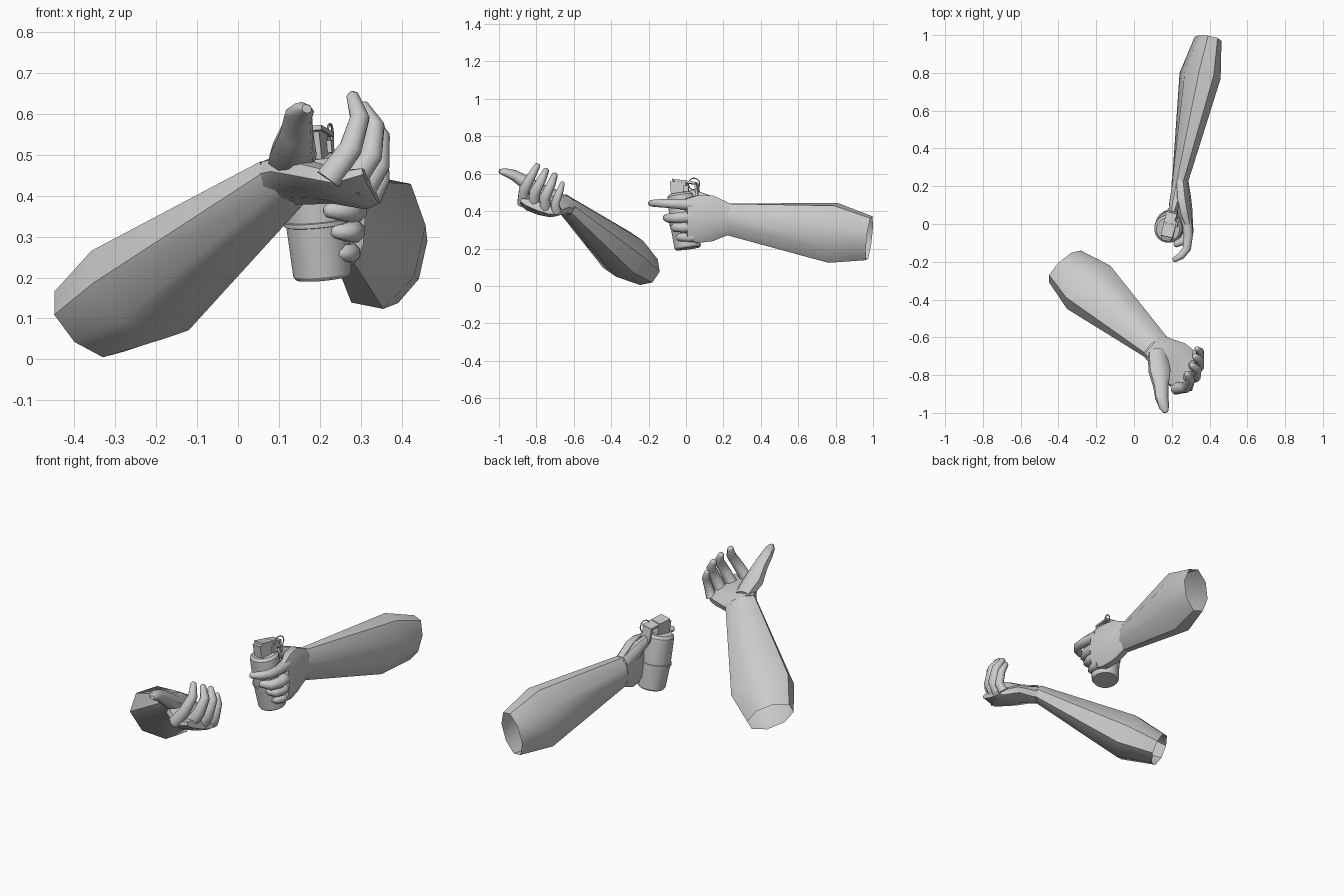
import bpy, bmesh, math
from mathutils import Vector, Matrix, Euler

grey = bpy.data.materials.new("plain grey")
grey.diffuse_color = (0.6, 0.6, 0.6, 1)


def finish(name, bm, angle=50):
    bmesh.ops.recalc_face_normals(bm, faces=bm.faces)
    me = bpy.data.meshes.new(name)
    bm.to_mesh(me)
    bm.free()
    me.materials.append(grey)
    ob = bpy.data.objects.new(name, me)
    bpy.context.collection.objects.link(ob)
    bpy.ops.object.select_all(action='DESELECT')
    ob.select_set(True)
    bpy.context.view_layer.objects.active = ob
    bpy.ops.object.shade_smooth_by_angle(angle=math.radians(angle))
    return ob


def loft(name, rings, sides=8, caps=(True, True), power=1.0, angle=50):
    """rings: (centre, wide radius, thin radius, wide direction)"""
    bm = bmesh.new()
    cs = [Vector(r[0]) for r in rings]
    loops = []
    for i, (c, ra, rb, w) in enumerate(rings):
        t = (cs[min(i + 1, len(cs) - 1)] - cs[max(i - 1, 0)]).normalized()
        w = Vector(w)
        w = (w - t * w.dot(t)).normalized()
        n = t.cross(w)
        loop = []
        for k in range(sides):
            a = 2 * math.pi * (k + 0.5) / sides
            x, y = math.cos(a), math.sin(a)
            x = math.copysign(abs(x) ** power, x)
            y = math.copysign(abs(y) ** power, y)
            loop.append(bm.verts.new(cs[i] + w * ra * x + n * rb * y))
        loops.append(loop)
    for a, b in zip(loops, loops[1:]):
        for k in range(sides):
            j = (k + 1) % sides
            bm.faces.new((a[k], a[j], b[j], b[k]))
    if caps[0]:
        bm.faces.new(loops[0][::-1])
    if caps[1]:
        bm.faces.new(loops[-1])
    return finish(name, bm, angle)


def digit(name, pts, radii, wide=(0, 1, 0), flat=1.0):
    """Finger: tapered tube with a blunt rounded tip"""
    rings = [(p, r, r * flat, wide) for p, r in zip(pts, radii)]
    a, b = Vector(pts[-2]), Vector(pts[-1])
    tip = b + (b - a).normalized() * radii[-1] * 0.5
    rings.append((tip, radii[-1] * 0.55, radii[-1] * 0.5 * flat, wide))
    return loft(name, rings, 8)


def box(name, centre, size, rot):
    bm = bmesh.new()
    m = Matrix.LocRotScale(Vector(centre), Euler([math.radians(a) for a in rot]), Vector(size))
    bmesh.ops.create_cube(bm, size=1, matrix=m)
    return finish(name, bm, 30)


# Open-handed arm: forearm sleeve with open elbow end
W = (0.66, 0.6, -0.42)
loft("open_forearm", [
    ((-0.365, -0.225, 0.092), 0.125, 0.09, W),
    ((-0.24, -0.335, 0.168), 0.168, 0.13, W),
    ((0.115, -0.65, 0.44), 0.085, 0.05, W)], 8, (False, False))

# Open palm
K = (0.11, 0.195, -0.06)
loft("open_palm", [
    ((0.10, -0.64, 0.435), 0.08, 0.046, W),
    ((0.135, -0.67, 0.438), 0.09, 0.046, W),
    ((0.20, -0.725, 0.435), 0.122, 0.043, (0.17, 0.17, -0.07)),
    ((0.285, -0.785, 0.415), 0.118, 0.036, K),
    ((0.325, -0.79, 0.425), 0.105, 0.022, K)], 10, power=0.85)

# Open fingers, curling upward
open_fingers = {
    "index": [(0.22, -0.87, 0.44), (0.275, -0.865, 0.515), (0.298, -0.825, 0.59), (0.28, -0.793, 0.645)],
    "middle": [(0.27, -0.81, 0.42), (0.325, -0.81, 0.50), (0.335, -0.77, 0.57), (0.305, -0.747, 0.62)],
    "ring": [(0.30, -0.75, 0.405), (0.343, -0.755, 0.475), (0.348, -0.72, 0.545), (0.32, -0.70, 0.595)],
    "little": [(0.325, -0.69, 0.395), (0.348, -0.70, 0.44), (0.35, -0.675, 0.505), (0.332, -0.66, 0.55)],
}
for nm, pts in open_fingers.items():
    s = 0.82 if nm == "little" else 1.0
    digit("open_" + nm + "_finger", pts, [0.034 * s, 0.03 * s, 0.025 * s, 0.016 * s])

# Open thumb, pointing forward
T = (1, 0.2, -0.4)
loft("open_thumb", [
    ((0.12, -0.67, 0.465), 0.05, 0.035, T),
    ((0.135, -0.78, 0.50), 0.06, 0.045, T),
    ((0.143, -0.86, 0.555), 0.042, 0.037, T),
    ((0.147, -0.92, 0.592), 0.036, 0.028, T),
    ((0.16, -0.97, 0.609), 0.028, 0.02, T),
    ((0.168, -0.998, 0.613), 0.013, 0.011, T)], 8)

# Gripping arm: forearm sleeve with open elbow end
U = (0.2, 0, 1)
loft("gripping_forearm", [
    ((0.392, 0.98, 0.255), 0.125, 0.069, U),
    ((0.35, 0.785, 0.284), 0.17, 0.107, U),
    ((0.243, 0.22, 0.357), 0.09, 0.045, (0, 0, 1))], 8, (False, False))

# Gripping palm, wrapped along the side of the can
Z = (0, 0, 1)
loft("gripping_palm", [
    ((0.243, 0.23, 0.357), 0.088, 0.044, Z),
    ((0.25, 0.14, 0.362), 0.128, 0.052, Z),
    ((0.265, 0.06, 0.356), 0.132, 0.046, Z),
    ((0.283, 0.0, 0.355), 0.115, 0.03, Z)], 10, power=0.85)

# Gripping fingers: pointing one, then three curled ones
digit("gripping_index_finger",
      [(0.275, 0.03, 0.435), (0.287, -0.06, 0.438), (0.28, -0.13, 0.442), (0.25, -0.168, 0.442), (0.213, -0.19, 0.442)],
      [0.034, 0.027, 0.024, 0.021, 0.015], Z)
digit("gripping_middle_finger",
      [(0.278, 0.03, 0.37), (0.288, -0.04, 0.365), (0.265, -0.088, 0.362), (0.22, -0.108, 0.364)],
      [0.034, 0.03, 0.027, 0.018], Z)
digit("gripping_ring_finger",
      [(0.276, 0.03, 0.315), (0.284, -0.02, 0.312), (0.27, -0.06, 0.312), (0.235, -0.07, 0.312)],
      [0.033, 0.028, 0.025, 0.016], Z)
digit("gripping_little_finger",
      [(0.272, 0.04, 0.262), (0.275, -0.005, 0.26), (0.262, -0.035, 0.26), (0.235, -0.045, 0.26)],
      [0.03, 0.025, 0.022, 0.014], Z)

# Gripping thumb, resting over the top
digit("gripping_thumb",
      [(0.238, 0.22, 0.395), (0.222, 0.13, 0.44), (0.205, 0.07, 0.475), (0.20, 0.02, 0.495)],
      [0.045, 0.044, 0.03, 0.02], Z, 0.8)

# Can body: a slightly tilted turned profile with a raised band
low, high = Vector((0.207, 0.01, 0.20)), Vector((0.18, -0.028, 0.495))
profile = [(0, 0.066), (0.03, 0.072), (0.44, 0.078), (0.445, 0.083), (0.48, 0.083),
           (0.485, 0.078), (0.88, 0.076), (0.96, 0.074), (1, 0.062)]
loft("can_body", [(low.lerp(high, f), r, r, (1, 0, 0)) for f, r in profile], 20, angle=30)

# Fuse head, lever and pull ring
box("fuse_head", (0.183, -0.035, 0.522), (0.058, 0.085, 0.075), (6, -5, -13))
box("lever_top", (0.188, -0.005, 0.556), (0.064, 0.13, 0.012), (-8, -5, -13))
box("lever_drop", (0.2, 0.06, 0.515), (0.06, 0.012, 0.07), (10, -5, -13))
box("pin_block", (0.222, 0.0, 0.52), (0.02, 0.03, 0.03), (0, -5, -13))
bpy.ops.mesh.primitive_torus_add(major_radius=0.031, minor_radius=0.003, major_segments=20,
                                 minor_segments=6, location=(0.225, 0.043, 0.545),
                                 rotation=(0, math.radians(90), math.radians(-13)))
pull_ring = bpy.context.object
pull_ring.name = "pull_ring"
pull_ring.data.materials.append(grey)
bpy.ops.object.shade_smooth_by_angle()
